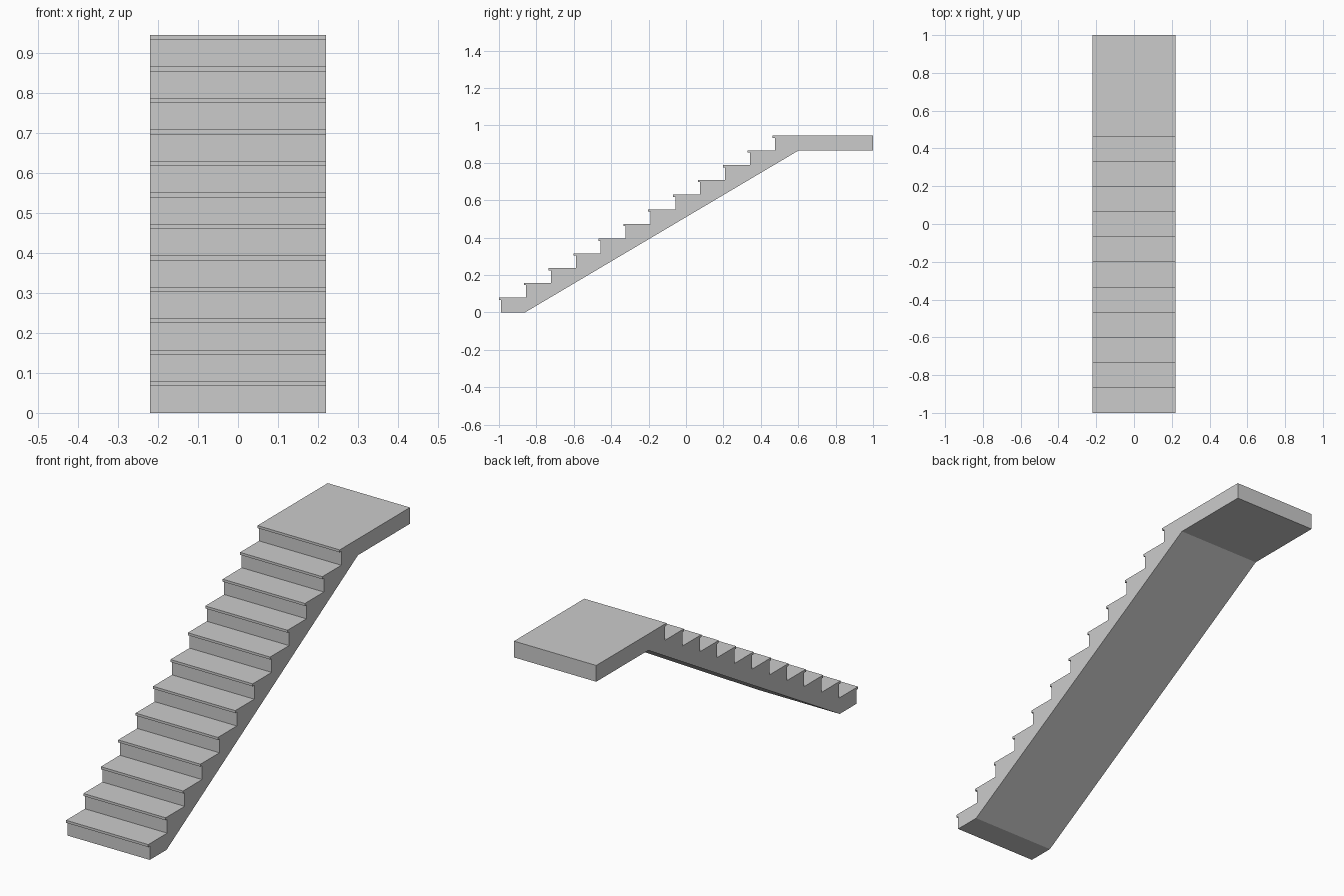
import bpy, bmesh

if "Cube" in bpy.data.objects:
    bpy.data.objects.remove(bpy.data.objects["Cube"])

STEPS = 12
RISE = 0.945 / STEPS      # step height
RUN = 0.133               # step depth
LIP = 0.012               # nosing overhang and thickness
HALF_W = 0.22


def extrude_profile(name, profile, half_w):
    """Extrude a (y, z) outline symmetrically along x."""
    bm = bmesh.new()
    face = bm.faces.new([bm.verts.new((-half_w, y, z)) for y, z in profile])
    res = bmesh.ops.extrude_face_region(bm, geom=[face], use_keep_orig=True)
    verts = [g for g in res["geom"] if isinstance(g, bmesh.types.BMVert)]
    bmesh.ops.translate(bm, verts=verts, vec=(2 * half_w, 0, 0))
    bmesh.ops.recalc_face_normals(bm, faces=bm.faces)
    mesh = bpy.data.meshes.new(name)
    bm.to_mesh(mesh)
    bm.free()
    obj = bpy.data.objects.new(name, mesh)
    bpy.context.collection.objects.link(obj)
    return obj


# Stepped upper side: riser, underside of nosing, nosing front
outline = []
for i in range(STEPS):
    nose = -1.0 + i * RUN
    top = (i + 1) * RISE
    outline += [(nose + LIP, i * RISE), (nose + LIP, top - LIP),
                (nose, top - LIP), (nose, top)]

# Landing end, landing underside and sloped soffit
landing_bottom = (STEPS - 1) * RISE
soffit_start = -0.86
outline += [(1.0, STEPS * RISE), (1.0, landing_bottom),
            (soffit_start + (STEPS - 1) * RUN, landing_bottom),
            (soffit_start, 0.0)]

extrude_profile("stair_flight_with_landing", outline, HALF_W)
